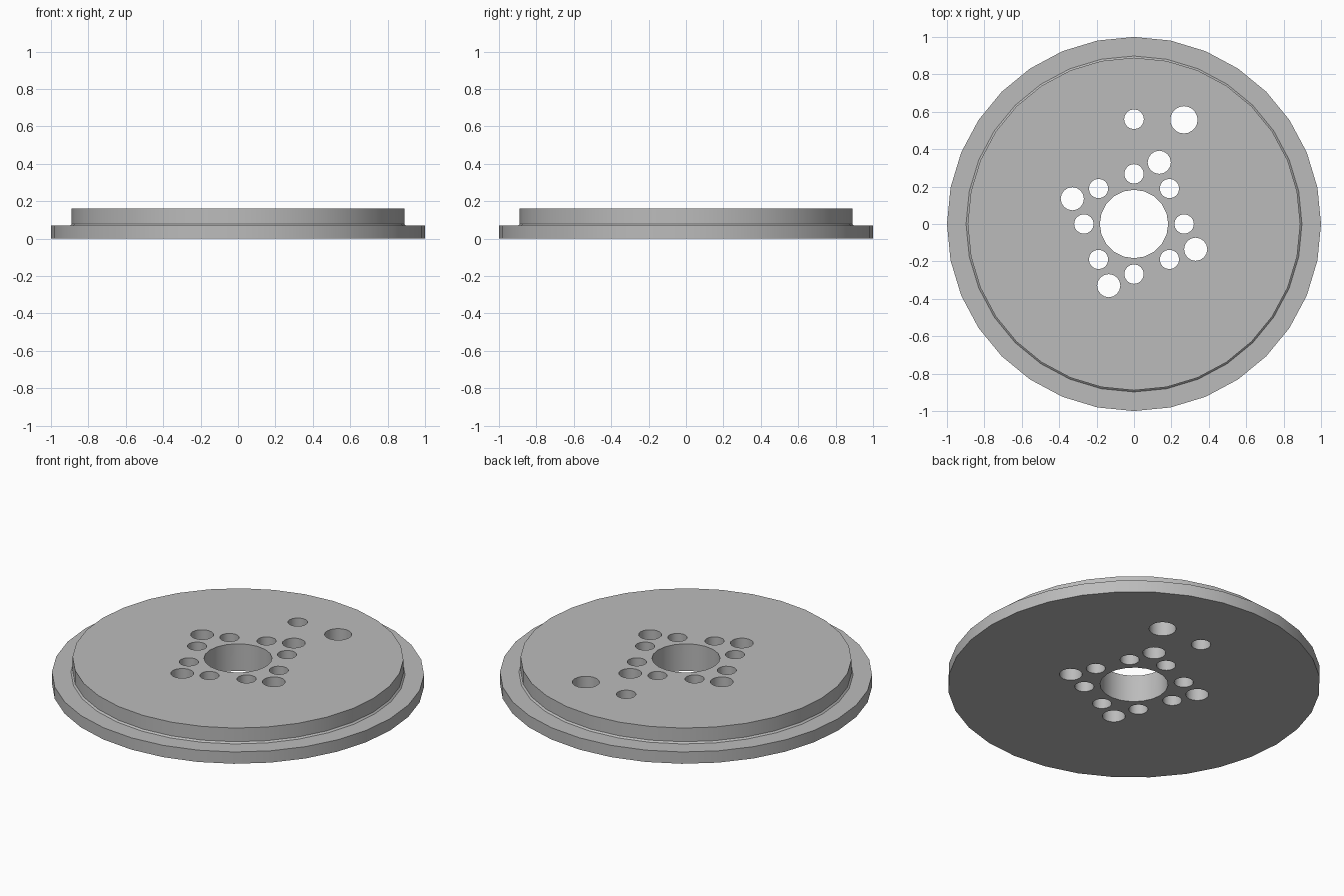
import bpy, bmesh, math
from mathutils import Matrix, Vector

old = bpy.data.objects.get("Cube")
if old:
    bpy.data.objects.remove(old, do_unlink=True)

# Single flat grey
grey = bpy.data.materials.new("plain grey")
grey.use_nodes = True
colour = (0.5, 0.5, 0.5, 1)
grey.diffuse_color = colour
grey.node_tree.nodes["Principled BSDF"].inputs["Base Color"].default_value = colour


def make_object(name, bm):
    mesh = bpy.data.meshes.new(name)
    bmesh.ops.recalc_face_normals(bm, faces=bm.faces)
    bm.to_mesh(mesh)
    bm.free()
    mesh.materials.append(grey)
    obj = bpy.data.objects.new(name, mesh)
    bpy.context.collection.objects.link(obj)
    return obj


def lathe(name, profile, sides):
    """Closed solid of stacked rings, capped at both ends."""
    bm = bmesh.new()
    rings = []
    for radius, z in profile:
        angles = [math.tau * i / sides for i in range(sides)]
        rings.append([bm.verts.new((radius * math.cos(a), radius * math.sin(a), z)) for a in angles])
    for low, high in zip(rings, rings[1:]):
        for i in range(sides):
            j = (i + 1) % sides
            bm.faces.new((low[i], low[j], high[j], high[i]))
    bm.faces.new(rings[0])
    bm.faces.new(rings[-1])
    return make_object(name, bm)


# Stepped disc: wide flange, small fillet, raised plate
disc = lathe("stepped_disc", [(1, 0), (1, 0.07), (0.898, 0.07), (0.889, 0.079), (0.889, 0.16)], 32)

# Hole layout: (x, y, radius, sides)
holes = [(0, 0, 0.183, 20), (0, 0.56, 0.053, 16), (0.267, 0.557, 0.073, 20)]
for i in range(8):
    a = i * math.pi / 4
    holes.append((0.268 * math.cos(a), 0.268 * math.sin(a), 0.052, 16))
for i in range(4):
    spot = Matrix.Rotation(i * math.pi / 2, 3, "Z") @ Vector((0.135, 0.33, 0))
    holes.append((spot.x, spot.y, 0.062, 16))

# One cutter holding all the bores
bm = bmesh.new()
for x, y, radius, sides in holes:
    bmesh.ops.create_cone(bm, cap_ends=True, segments=sides, radius1=radius, radius2=radius,
                          depth=1, matrix=Matrix.Translation((x, y, 0)))
cutter = make_object("hole_cutter", bm)
cutter.hide_render = True

cut = disc.modifiers.new("holes", "BOOLEAN")
cut.operation = "DIFFERENCE"
cut.solver = "EXACT"
cut.object = cutter
bpy.ops.object.select_all(action="DESELECT")
bpy.context.view_layer.objects.active = disc
disc.select_set(True)
bpy.ops.object.modifier_apply(modifier=cut.name)
bpy.data.objects.remove(cutter, do_unlink=True)
bpy.ops.object.shade_smooth_by_angle(angle=math.radians(30))
